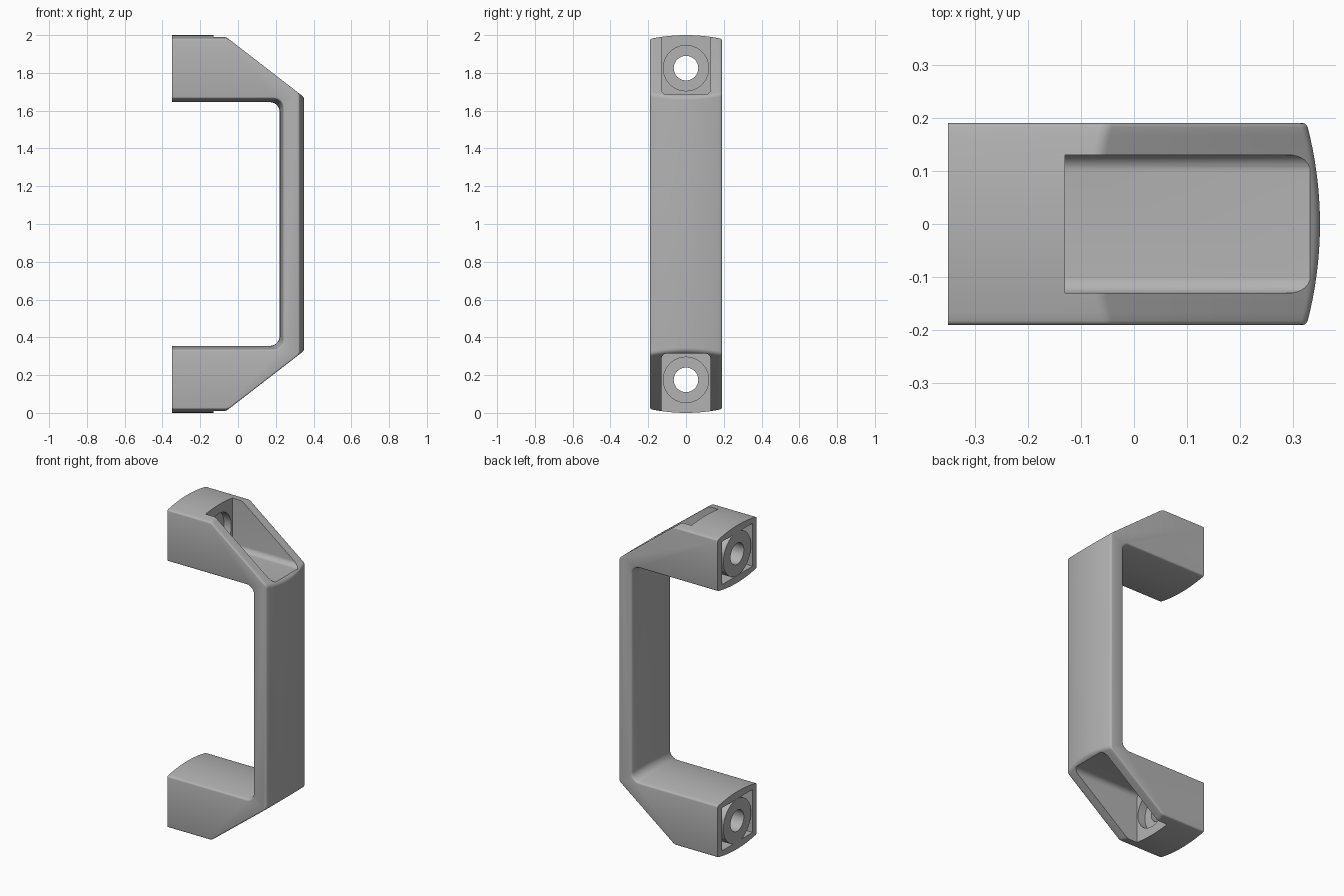
import bpy, bmesh, math
from mathutils import Vector

cube = bpy.data.objects.get("Cube")
if cube:
    bpy.data.objects.remove(cube, do_unlink=True)

HALF_Y, BACK = 0.19, -0.35
HOLE_Z = 1.825

grey = bpy.data.materials.new("grey plastic")
grey.use_nodes = True
grey.diffuse_color = (0.45, 0.45, 0.45, 1)
grey.node_tree.nodes["Principled BSDF"].inputs["Base Color"].default_value = grey.diffuse_color


def fillet(corners, steps=6):
    """Round each (a, b, radius) corner of a closed outline."""
    out = []
    for i, (a, b, r) in enumerate(corners):
        p = Vector((a, b))
        if not r:
            out.append(p)
            continue
        d1 = (Vector(corners[i - 1][:2]) - p).normalized()
        d2 = (Vector(corners[(i + 1) % len(corners)][:2]) - p).normalized()
        half = d1.angle(d2) / 2
        centre = p + (d1 + d2).normalized() * (r / math.sin(half))
        v1 = p + d1 * (r / math.tan(half)) - centre
        v2 = p + d2 * (r / math.tan(half)) - centre
        for k in range(steps + 1):
            t = k / steps
            out.append(centre + v1.lerp(v2, t).normalized() * r)
    return out


def loft(name, sections, chamfer=0):
    """Join equal-length rings of 3D points and cap both ends."""
    bm = bmesh.new()
    rings = [[bm.verts.new(p) for p in s] for s in sections]
    n = len(rings[0])
    for r1, r2 in zip(rings, rings[1:]):
        for i in range(n):
            j = (i + 1) % n
            bm.faces.new((r1[i], r1[j], r2[j], r2[i]))
    caps = [bm.faces.new(rings[0]), bm.faces.new(rings[-1])]
    bmesh.ops.recalc_face_normals(bm, faces=bm.faces)
    if chamfer:
        edges = [e for f in caps for e in f.edges
                 if any(v.co.x > BACK + 0.001 for v in e.verts)]
        bmesh.ops.bevel(bm, geom=edges, offset=chamfer, segments=3,
                        profile=0.5, affect='EDGES')
    mesh = bpy.data.meshes.new(name)
    bm.to_mesh(mesh)
    bm.free()
    mesh.materials.append(grey)
    obj = bpy.data.objects.new(name, mesh)
    bpy.context.collection.objects.link(obj)
    return obj


def prism_x(name, outline, x0, x1):
    return loft(name, [[(x, p[0], p[1]) for p in outline] for x in (x0, x1)])


def disc(z, r, n=48):
    return [(r * math.cos(math.tau * k / n), z + r * math.sin(math.tau * k / n))
            for k in range(n)]


def cut(target, cutter):
    mod = target.modifiers.new("cut", 'BOOLEAN')
    mod.operation, mod.solver, mod.object = 'DIFFERENCE', 'EXACT', cutter
    bpy.context.view_layer.objects.active = target
    bpy.ops.object.modifier_apply(modifier=mod.name)
    bpy.data.objects.remove(cutter, do_unlink=True)


def handle_section(y):
    """Side outline of the handle, shrunk towards the edges by the crown."""
    drop = (y / HALF_Y) ** 2
    top = 2 - 0.02 * drop
    outer = 0.35 - 0.025 * drop
    inner = 0.22 + 0.02 * drop
    under = 1.645 + 0.02 * drop
    slope = 0.773
    shoulder = -0.05 + (1.98 - top) / slope
    knee = 1.98 - slope * (outer + 0.05)
    upper = [(BACK, top, 0), (shoulder, top, 0.04), (outer, knee, 0.03)]
    lower = [(x, 2 - z, r) for x, z, r in reversed(upper)]
    inside = [(BACK, 2 - under, 0), (inner, 2 - under, 0.05),
              (inner, under, 0.05), (BACK, under, 0)]
    return [(p.x, y, p.y) for p in fillet(upper + lower + inside)]


# Crowned handle body
STEPS = 16
handle = loft("pull_handle",
              [handle_section(HALF_Y * (2 * k / STEPS - 1)) for k in range(STEPS + 1)],
              chamfer=0.008)


def place(points, flip):
    return [(a, 2 - b if flip else b) for a, b in points]


for flip in (False, True):
    # Open pocket in the sloped shoulder
    pocket = [tuple(p) for p in fillet([(-0.13, 1.685, 0.03), (0.13, 1.685, 0.03),
                                        (0.13, 2.1, 0), (-0.13, 2.1, 0)])]
    cut(handle, prism_x("pocket", place(pocket, flip), -0.13, 0.5))
    # Hollow mounting end that leaves a round boss
    hollow = prism_x("hollow", place([(-0.15, 1.69), (0.15, 1.69),
                                      (0.15, 1.955), (-0.15, 1.955)], flip), -0.4, -0.2)
    cut(hollow, prism_x("boss", place(disc(HOLE_Z, 0.135), flip), -0.45, -0.15))
    cut(handle, hollow)
    # Counterbore and screw hole
    cut(handle, prism_x("counterbore", place(disc(HOLE_Z, 0.12), flip), -0.18, -0.1))
    cut(handle, prism_x("screw_hole", place(disc(HOLE_Z, 0.065), flip), -0.45, -0.05))

bpy.ops.object.select_all(action='DESELECT')
handle.select_set(True)
bpy.context.view_layer.objects.active = handle
bpy.ops.object.shade_smooth_by_angle(angle=math.radians(30))
